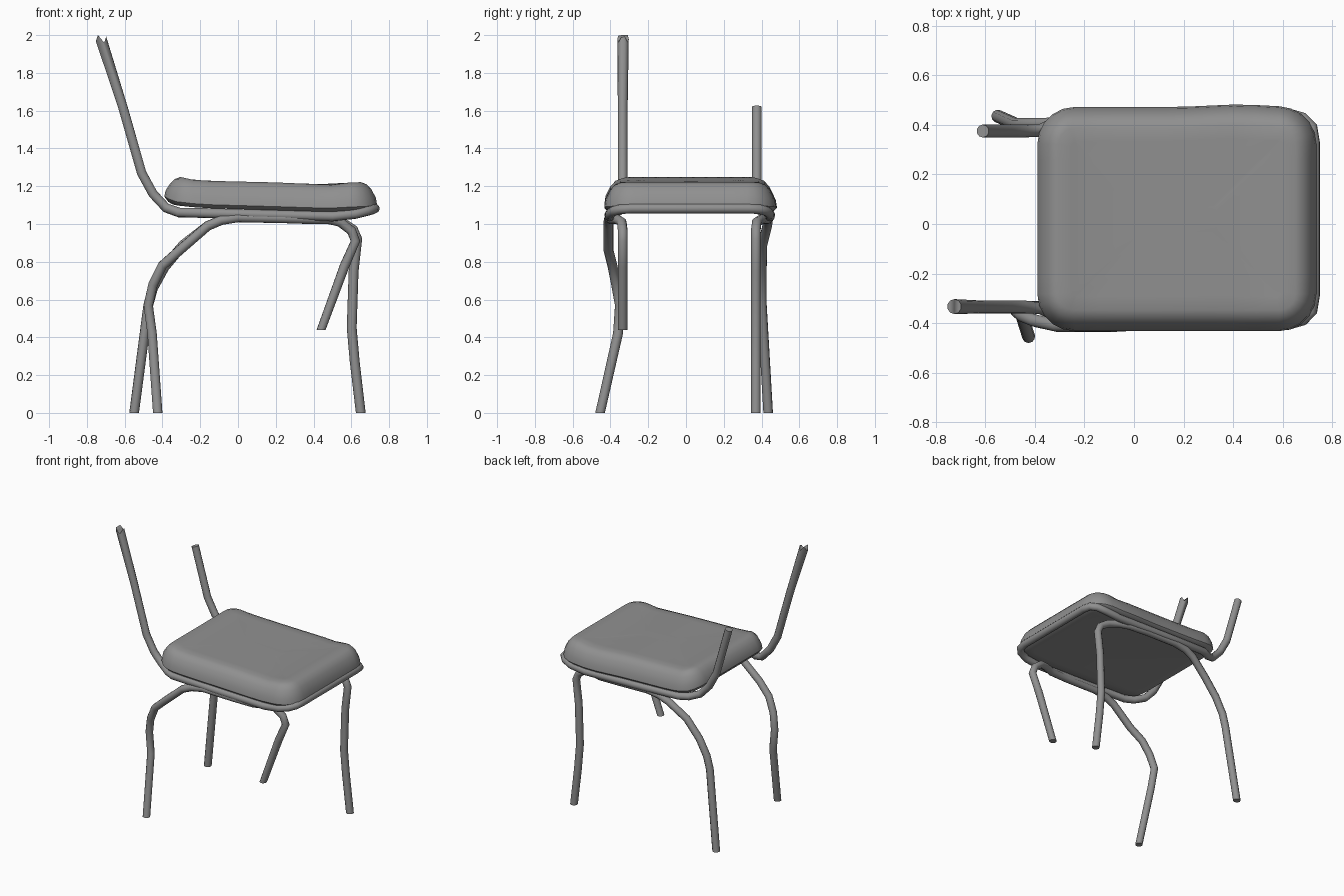
import bpy, bmesh, math

if "Cube" in bpy.data.objects:
    bpy.data.objects.remove(bpy.data.objects["Cube"])

CY = 0.02      # centre line of the chair in y
TUBE = 0.026   # tube radius

# Dark grey finish shared by all parts
DARK = bpy.data.materials.new("dark_grey")
DARK.diffuse_color = (0.28, 0.28, 0.28, 1)
DARK.use_nodes = True
DARK.node_tree.nodes["Principled BSDF"].inputs["Base Color"].default_value = DARK.diffuse_color


def lerp_table(table, x):
    if x <= table[0][0]:
        return table[0][1]
    for (x0, z0), (x1, z1) in zip(table, table[1:]):
        if x <= x1:
            return z0 + (z1 - z0) * (x - x0) / (x1 - x0)
    return table[-1][1]


def activate(obj):
    bpy.ops.object.select_all(action='DESELECT')
    obj.select_set(True)
    bpy.context.view_layer.objects.active = obj


def tube(name, points):
    """Round steel tube swept along a path, returned as a mesh object."""
    curve = bpy.data.curves.new(name, 'CURVE')
    curve.dimensions = '3D'
    curve.bevel_depth = TUBE
    curve.bevel_resolution = 3
    curve.use_fill_caps = True
    spline = curve.splines.new('POLY')
    spline.points.add(len(points) - 1)
    for p, co in zip(spline.points, points):
        p.co = (*co, 1)
    obj = bpy.data.objects.new(name, curve)
    bpy.context.collection.objects.link(obj)
    activate(obj)
    bpy.ops.object.convert(target='MESH')
    obj = bpy.context.object
    obj.name = name
    bm = bmesh.new()
    bm.from_mesh(obj.data)
    bmesh.ops.remove_doubles(bm, verts=bm.verts, dist=1e-5)
    bm.to_mesh(obj.data)
    bm.free()
    obj.data.materials.clear()
    obj.data.materials.append(DARK)
    bpy.ops.object.shade_smooth_by_angle(angle=math.radians(40))
    return obj


# Seat cushion: stacked rounded rectangles with a saddle-shaped top
TOP = [(-0.31, 1.25), (-0.22, 1.23), (0.2, 1.22), (0.5, 1.207), (0.57, 1.218), (0.66, 1.222)]
BOTTOM = [(-0.39, 1.13), (-0.34, 1.10), (-0.2, 1.085), (0.47, 1.065), (0.7, 1.075), (0.74, 1.085)]
LAYERS = [(0.1, 0), (0.02, 0), (0, 0.13), (0.006, 0.4), (0.03, 0.74), (0.055, 0.92),
          (0.085, 1), (0.14, 1), (0.22, 1), (0.4, 1)]


def rounded_ring(inset):
    hx, hy, r = 0.563 - inset, 0.452 - inset, max(0.15 - inset, 0.02)
    corners = []
    for k, (sx, sy) in enumerate([(1, 1), (-1, 1), (-1, -1), (1, -1)]):
        arc = [math.radians(90 * k + 90 * i / 5) for i in range(6)]
        corners.append([(0.173 + sx * (hx - r) + r * math.cos(a),
                         CY + sy * (hy - r) + r * math.sin(a)) for a in arc])
    ring = []
    for k in range(4):
        a, b = corners[k][-1], corners[(k + 1) % 4][0]
        ring += corners[k]
        ring += [(a[0] + (b[0] - a[0]) * i / 9, a[1] + (b[1] - a[1]) * i / 9) for i in range(1, 9)]
    return ring


bm = bmesh.new()
rings = []
for inset, t in LAYERS:
    ring = []
    for x, y in rounded_ring(inset):
        lo, hi = lerp_table(BOTTOM, x), lerp_table(TOP, x)
        if y > 0.3:  # slight bulge on the far side
            y += 0.01 * math.exp(-((x - 0.42) / 0.15) ** 2)
        ring.append(bm.verts.new((x, y, lo + (hi - lo) * t)))
    rings.append(ring)
for a, b in zip(rings, rings[1:]):
    for i in range(len(a)):
        j = (i + 1) % len(a)
        bm.faces.new((a[i], a[j], b[j], b[i]))
bm.faces.new(rings[0])
bm.faces.new(rings[-1])
bmesh.ops.recalc_face_normals(bm, faces=bm.faces)
mesh = bpy.data.meshes.new("seat")
bm.to_mesh(mesh)
bm.free()
mesh.materials.append(DARK)
seat = bpy.data.objects.new("seat", mesh)
bpy.context.collection.objects.link(seat)
activate(seat)
bpy.ops.object.shade_smooth_by_angle(angle=math.radians(45))

# Back posts and seat frame: one bent tube, one post snapped short
# (x, offset from centre line, z)
half = [(-0.61, 0.355, 1.62), (-0.51, 0.355, 1.27), (-0.45, 0.355, 1.16), (-0.38, 0.357, 1.085),
        (-0.31, 0.39, 1.06), (-0.25, 0.42, 1.06), (0.1, 0.425, 1.05), (0.5, 0.425, 1.04),
        (0.62, 0.422, 1.053), (0.68, 0.405, 1.068), (0.715, 0.37, 1.078), (0.724, 0.31, 1.082)]
near = [(x, CY - o, z) for x, o, z in half]
far = [(x, CY + o, z) for x, o, z in half]
frame = tube("back_posts_and_seat_frame", [(-0.725, -0.333, 1.98)] + near + far[::-1])

# Jagged, slightly flared break at the top of the tall post
for v in frame.data.vertices:
    if v.co.z > 1.9:
        a = math.atan2(v.co.y + 0.333, v.co.x + 0.725)
        v.co.z = 1.98 + 0.02 * math.cos(3 * a)
        v.co.x += 0.004 * math.cos(a)
        v.co.y += 0.004 * math.sin(a)

# Leg tubes: each runs rear foot, side rail, front leg
left_legs = tube("left_leg_tube", [
    (-0.425, -0.455, 0.0), (-0.455, -0.36, 0.42), (-0.475, -0.35, 0.57), (-0.45, -0.37, 0.68),
    (-0.40, -0.39, 0.78), (-0.31, -0.41, 0.86), (-0.16, -0.41, 0.99), (-0.09, -0.41, 1.02),
    (0.0, -0.405, 1.035), (0.25, -0.405, 1.03), (0.40, -0.395, 1.025), (0.48, -0.365, 1.025),
    (0.54, -0.34, 1.01), (0.60, -0.335, 0.965), (0.622, -0.335, 0.91),
    (0.565, -0.335, 0.78), (0.44, -0.335, 0.44)])
right_legs = tube("right_leg_tube", [
    (-0.55, 0.435, 0.0), (-0.475, 0.402, 0.57), (-0.45, 0.402, 0.66), (-0.39, 0.402, 0.77),
    (-0.29, 0.405, 0.89), (-0.16, 0.43, 0.99), (-0.09, 0.435, 1.02), (0.0, 0.435, 1.035),
    (0.25, 0.435, 1.03), (0.40, 0.428, 1.025), (0.48, 0.40, 1.025), (0.55, 0.375, 1.01),
    (0.61, 0.37, 0.97), (0.632, 0.37, 0.92), (0.612, 0.37, 0.75), (0.602, 0.37, 0.45),
    (0.618, 0.37, 0.27), (0.65, 0.37, 0.0)])

# Level the cut ends of the legs
for obj in (left_legs, right_legs):
    for v in obj.data.vertices:
        if v.co.z < 0.05:
            v.co.z = 0
        elif obj is left_legs and v.co.x > 0.3 and v.co.z < 0.5:
            v.co.z = 0.44
